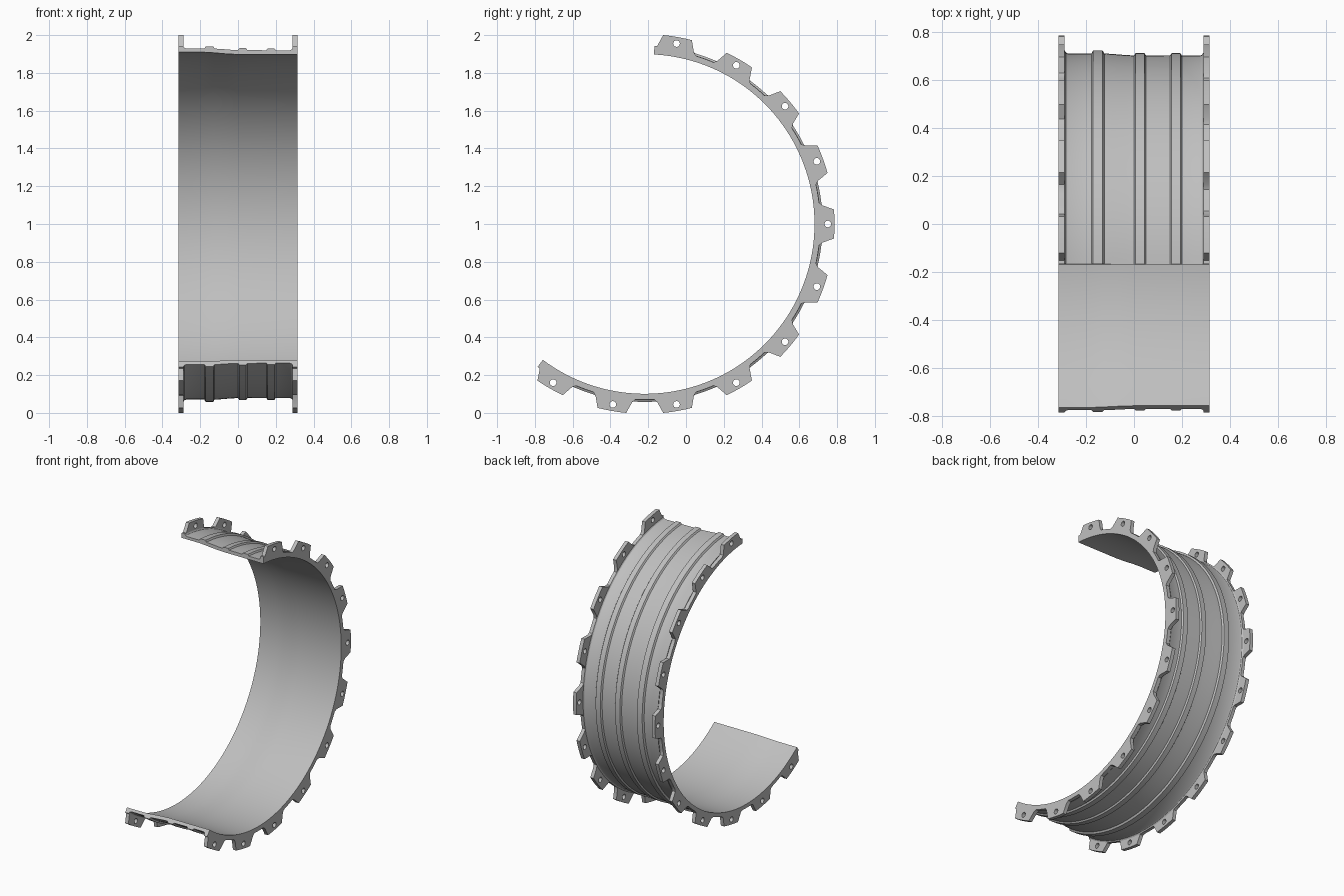
import bpy, bmesh, math
from mathutils import Matrix

START, END = math.radians(-126.87), math.radians(86.87)
CY, CZ = -0.2186, 1.0             # ring axis, which runs along x
HALF_WIDTH, FLANGE = 0.314, 0.025
R_TIP, R_FOOT, R_HOLE = 1.0048, 0.945, 0.97
TABS = range(-120, 81, 20)

if "Cube" in bpy.data.objects:
    bpy.data.objects.remove(bpy.data.objects["Cube"])

# Single plain metal colour
metal = bpy.data.materials.new("grey_metal")
metal.use_nodes = True
grey = (0.52, 0.52, 0.52, 1)
metal.diffuse_color = grey
metal.node_tree.nodes["Principled BSDF"].inputs["Base Color"].default_value = grey


def polar(r, a):
    return r * math.cos(a), r * math.sin(a)


def arc(r, a, b, steps):
    return [(r, a + (b - a) * i / steps) for i in range(steps + 1)]


def finish(name, bm):
    bmesh.ops.remove_doubles(bm, verts=bm.verts, dist=1e-5)
    bmesh.ops.recalc_face_normals(bm, faces=bm.faces)
    mesh = bpy.data.meshes.new(name)
    bm.to_mesh(mesh)
    bm.free()
    mesh.materials.append(metal)
    obj = bpy.data.objects.new(name, mesh)
    bpy.context.collection.objects.link(obj)
    bpy.ops.object.select_all(action='DESELECT')
    obj.select_set(True)
    bpy.context.view_layer.objects.active = obj
    bpy.ops.object.shade_smooth_by_angle(angle=math.radians(25))


def make_shell():
    """Ribbed band: a closed wall section swept round the axis."""
    edge = HALF_WIDTH - FLANGE
    section = [(-edge, 0.911), (-edge, 0.942), (-edge + 0.005, 0.934), (-edge + 0.014, 0.930)]

    def rib(x0, x1, base0, base1, top):
        s = 0.007
        section.extend([(x0, base0), (x0 + s, top), (x1 - s, top), (x1, base1)])

    rib(-0.178, -0.124, 0.930, 0.930, 0.942)
    section.extend([(-0.09, 0.928), (-0.03, 0.923)])
    rib(0.0, 0.05, 0.922, 0.922, 0.932)
    rib(0.15, 0.2, 0.921, 0.921, 0.931)
    section.extend([(edge - 0.014, 0.921), (edge - 0.005, 0.925), (edge, 0.932),
                    (edge, 0.899), (0.0, 0.899), (-0.06, 0.902), (-0.13, 0.908), (-0.18, 0.911)])

    bm = bmesh.new()
    rings = []
    for _, a in arc(1, START, END, 96):
        ring = []
        for x, r in section:
            y, z = polar(r, a)
            ring.append(bm.verts.new((x, CY + y, CZ + z)))
        rings.append(ring)
    n = len(section)
    for p, q in zip(rings, rings[1:]):
        for i in range(n):
            j = (i + 1) % n
            bm.faces.new((p[i], p[j], q[j], q[i]))
    bm.faces.new(rings[0])
    bm.faces.new(rings[-1])
    finish("ribbed_shell", bm)


def flange_outline(r_in, r_valley):
    """Scalloped outer edge with a tab every 20 degrees, closed by the inner arc."""
    pts = [(R_FOOT, START)]
    for t in TABS:
        c = math.radians(t)
        tip, foot, root = (math.radians(d) for d in (4.4, 6.0, 7.0))
        pts.append((R_FOOT, c - foot))
        pts += arc(R_TIP, c - tip, c + tip, 6)
        pts.append((R_FOOT, c + foot))
        if t != TABS[-1]:
            pts += arc(r_valley, c + root, c + math.radians(20) - root, 4)
    pts.append((R_FOOT, END))
    pts += arc(r_in, END, START, 96)
    return [polar(r, a) for r, a in pts]


def make_flange(name, x, r_in, r_valley):
    """Filled flat curve with bolt holes, thickened and stood upright."""
    curve = bpy.data.curves.new(name + "_outline", 'CURVE')
    curve.dimensions, curve.fill_mode = '2D', 'BOTH'
    curve.extrude = FLANGE / 2
    loops = [flange_outline(r_in, r_valley)]
    for t in TABS:
        hx, hy = polar(R_HOLE, math.radians(t))
        circle = [polar(0.0175, math.tau * i / 20) for i in range(20)]
        loops.append([(hx + u, hy + v) for u, v in circle])
    for loop in loops:
        spline = curve.splines.new('POLY')
        spline.points.add(len(loop) - 1)
        for point, (u, v) in zip(spline.points, loop):
            point.co = (u, v, 0, 1)
        spline.use_cyclic_u = True
    temp = bpy.data.objects.new(name + "_outline", curve)
    bpy.context.collection.objects.link(temp)
    bpy.context.view_layer.update()
    graph = bpy.context.evaluated_depsgraph_get()
    mesh = bpy.data.meshes.new_from_object(temp.evaluated_get(graph))
    bm = bmesh.new()
    bm.from_mesh(mesh)
    bpy.data.objects.remove(temp)
    bpy.data.meshes.remove(mesh)
    # Flat curve plane becomes the y-z plane
    upright = Matrix(((0, 0, 1, x), (1, 0, 0, CY), (0, 1, 0, CZ), (0, 0, 0, 1)))
    bmesh.ops.transform(bm, matrix=upright, verts=bm.verts)
    finish(name, bm)


make_shell()
offset = HALF_WIDTH - FLANGE / 2
make_flange("right_flange", -offset, 0.911, 0.938)
make_flange("left_flange", offset, 0.899, 0.930)
